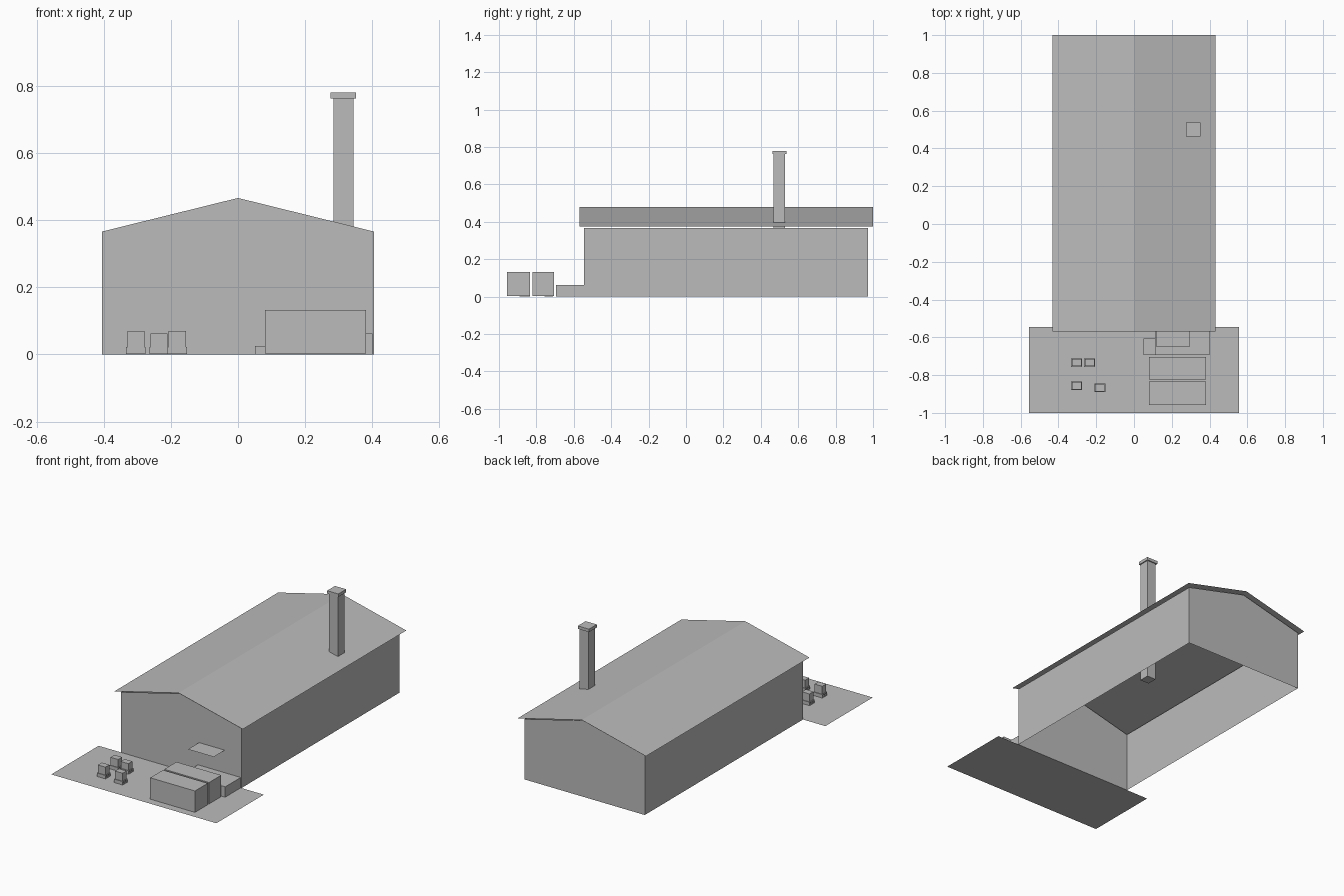
import bpy, bmesh

if "Cube" in bpy.data.objects:
    bpy.data.objects.remove(bpy.data.objects["Cube"])

grey = bpy.data.materials.new("plain grey")
grey.diffuse_color = (0.5, 0.5, 0.5, 1)
grey.use_nodes = True
grey.node_tree.nodes["Principled BSDF"].inputs["Base Color"].default_value = grey.diffuse_color


def finish(name, bm):
    me = bpy.data.meshes.new(name)
    bm.to_mesh(me)
    bm.free()
    me.materials.append(grey)
    ob = bpy.data.objects.new(name, me)
    bpy.context.collection.objects.link(ob)
    return ob


def add_box(bm, x0, x1, y0, y1, z0, z1):
    verts = bmesh.ops.create_cube(bm, size=1)["verts"]
    for v in verts:
        v.co.x = x0 if v.co.x < 0 else x1
        v.co.y = y0 if v.co.y < 0 else y1
        v.co.z = z0 if v.co.z < 0 else z1


def boxes(name, *dims):
    bm = bmesh.new()
    for d in dims:
        add_box(bm, *d)
    return finish(name, bm)


def sheet(name, profile, y0, y1, gables=False):
    """Sweep an open (x, z) profile along y, optionally closing both ends."""
    bm = bmesh.new()
    a = [bm.verts.new((x, y0, z)) for x, z in profile]
    b = [bm.verts.new((x, y1, z)) for x, z in profile]
    n = len(profile)
    if gables:
        # walls only: first and last spans, plus the two gable ends
        bm.faces.new((a[0], a[1], b[1], b[0]))
        bm.faces.new((a[-2], a[-1], b[-1], b[-2]))
        bm.faces.new(a)
        bm.faces.new(b)
        bmesh.ops.recalc_face_normals(bm, faces=bm.faces)
    else:
        for i in range(n - 1):
            bm.faces.new((a[i], a[i + 1], b[i + 1], b[i]))
        for f in bm.faces:
            f.normal_update()
            if f.normal.z < 0:
                f.normal_flip()
    return finish(name, bm)


# Building shell, open underneath
sheet("walls", [(-0.405, 0), (-0.405, 0.366), (0, 0.466), (0.405, 0.366), (0.405, 0)],
      -0.545, 0.974, gables=True)

# Thin pitched roof with overhang
sheet("roof", [(-0.431, 0.374), (0, 0.479), (0.431, 0.374)], -0.57, 1.0)

# Yard slab and flat canopy over the dock
sheet("yard", [(-0.555, 0), (0.555, 0)], -1.0, -0.545)
sheet("canopy", [(0.12, 0.2), (0.293, 0.2)], -0.652, -0.545)

# Chimney running down to the floor, with cap
boxes("chimney", (0.284, 0.344, 0.468, 0.53, 0, 0.765))
boxes("chimney_cap", (0.276, 0.351, 0.462, 0.537, 0.762, 0.78))

# Loading dock and its step
boxes("loading_dock", (0.112, 0.4, -0.694, -0.545, 0, 0.063))
boxes("dock_step", (0.05, 0.112, -0.694, -0.605, 0, 0.025))

# Two containers
for i, (y0, y1) in enumerate([(-0.957, -0.834), (-0.822, -0.705)]):
    boxes(f"container_{i + 1}", (0.08, 0.381, y0, y1, 0.003, 0.133))

# Crates on pallets: centre x, centre y, top height
crates = [(-0.304, -0.734, 0.07), (-0.235, -0.734, 0.063),
          (-0.304, -0.856, 0.07), (-0.181, -0.867, 0.07)]
for i, (x, y, top) in enumerate(crates):
    w, d = 0.029, 0.023
    parts = [(x - w, x + w, y - d, y + d, 0.001, 0.006),
             (x - w, x + w, y - d, y + d, 0.016, 0.022)]
    for c in (-1, 0, 1):
        cy = y + c * (d - 0.004)
        parts.append((x - w, x + w, cy - 0.004, cy + 0.004, 0.006, 0.016))
    boxes(f"pallet_{i + 1}", *parts)
    boxes(f"crate_{i + 1}", (x - 0.0255, x + 0.0255, y - 0.019, y + 0.019, 0.022, top))
